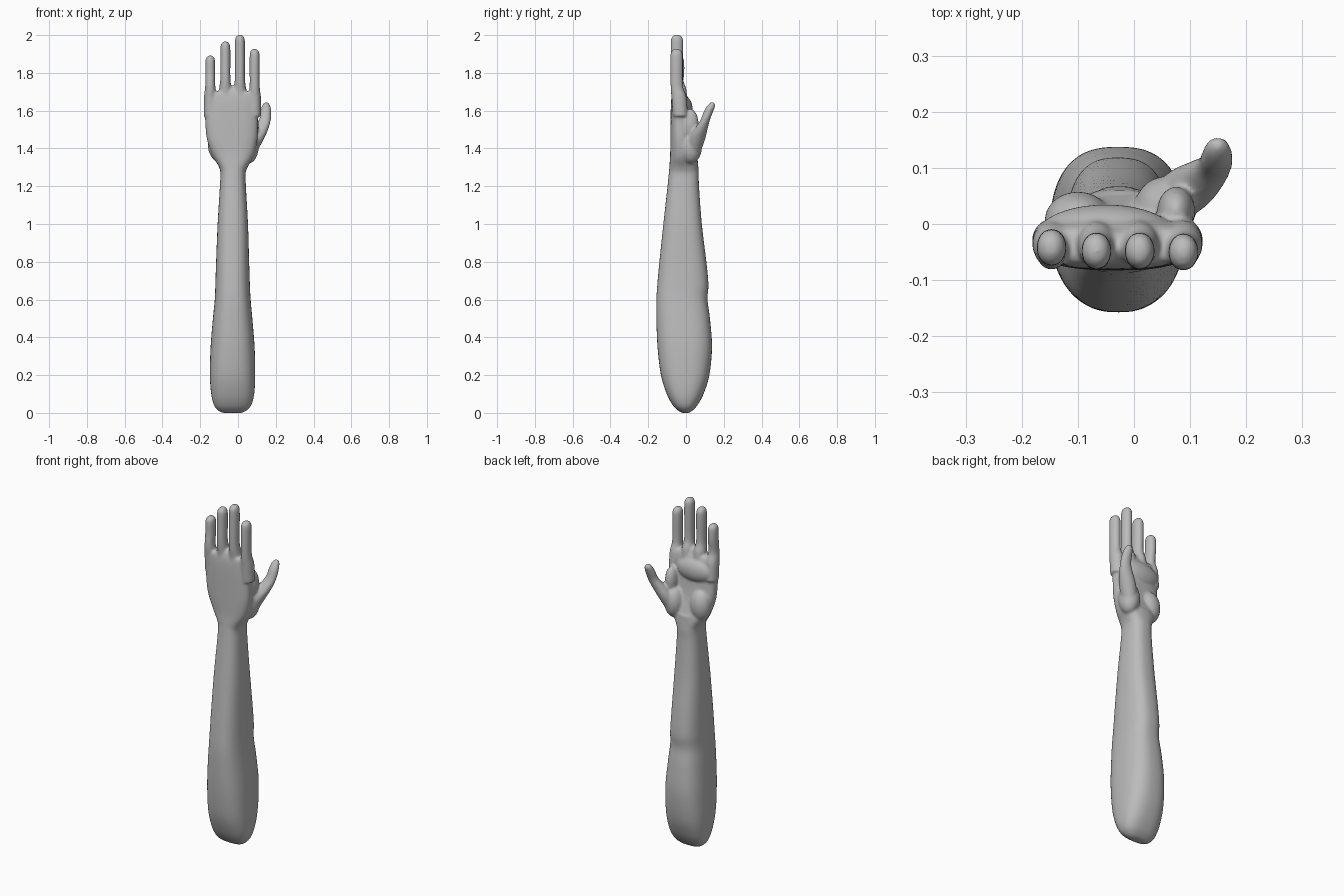
import bpy, bmesh, math
from mathutils import Matrix, Vector

if "Cube" in bpy.data.objects:
    bpy.data.objects.remove(bpy.data.objects["Cube"], do_unlink=True)

SIDES = 40
bm = bmesh.new()


def resample(rows, steps=5):
    """Smooth curve through all the section values."""
    pts = [rows[0]] + rows + [rows[-1]]
    result = []
    for i in range(1, len(pts) - 2):
        a, b, c, d = (Vector(p) for p in pts[i - 1:i + 3])
        for s in range(steps):
            t = s / steps
            result.append(b + (c - a) * (t / 2) + (a * 2 - b * 5 + c * 4 - d) * (t * t / 2)
                          + (b * 3 - a - c * 3 + d) * (t ** 3 / 2))
    return result + [Vector(rows[-1])]


def loft(rows, power=2.0):
    """Closed skin over sections given as z, left x, right x, front y, back y."""
    rings = []
    for z, x0, x1, y0, y1 in resample(rows):
        ring = []
        for i in range(SIDES):
            angle = math.tau * i / SIDES
            c, s = math.cos(angle), math.sin(angle)
            x = math.copysign(abs(c) ** (2 / power), c)
            y = math.copysign(abs(s) ** (2 / power), s)
            ring.append(bm.verts.new(((x0 + x1 + (x1 - x0) * x) / 2,
                                      (y0 + y1 + (y1 - y0) * y) / 2, z)))
        rings.append(ring)
    for low, high in zip(rings, rings[1:]):
        for i in range(SIDES):
            j = (i + 1) % SIDES
            bm.faces.new((low[i], low[j], high[j], high[i]))
    bm.faces.new(rings[0][::-1])
    bm.faces.new(rings[-1])


def pad(center, radii):
    """Fleshy swelling of the palm."""
    place = Matrix.Translation(center) @ Matrix.Diagonal((*radii, 1))
    bmesh.ops.create_uvsphere(bm, u_segments=32, v_segments=20, radius=1, matrix=place)


def finger(x, y, base, tip, r=0.027):
    """Upright finger with a broad root and a domed tip."""
    depth = r * 1.25
    rows = [(base - .1, x - r * 1.3, x + r * 1.3, -.07, .01),
            (base, x - r * 1.25, x + r * 1.25, -.077, .003),
            (base + .06, x - r, x + r, -.082, -.015)]
    for drop, k in ((.09, 1), (.03, .97), (.012, .78), (.003, .45), (0, .1)):
        rows.append((tip + .003 - drop, x - r * k, x + r * k, y - depth * k, y + depth * k))
    loft(rows)


# Forearm, from the rounded elbow end to the wrist
loft([(0, -.08, .02, -.02, .015),
      (.012, -.105, .045, -.042, .034),
      (.04, -.127, .07, -.07, .06),
      (.1, -.142, .086, -.102, .093),
      (.2, -.149, .091, -.133, .124),
      (.35, -.145, .088, -.151, .138),
      (.5, -.133, .076, -.157, .127),
      (.6, -.123, .067, -.157, .114),
      (.68, -.12, .063, -.152, .119),
      (.8, -.116, .059, -.141, .108),
      (1, -.108, .053, -.12, .084),
      (1.2, -.096, .042, -.098, .069),
      (1.28, -.094, .041, -.09, .067),
      (1.36, -.11, .06, -.083, .06)], power=2.6)

# Palm, widening from the wrist to the knuckles
loft([(1.24, -.085, .03, -.085, .06),
      (1.3, -.1, .05, -.088, .065),
      (1.36, -.134, .085, -.084, .055),
      (1.45, -.165, .103, -.083, .027),
      (1.55, -.174, .105, -.082, .012),
      (1.63, -.177, .108, -.08, .012),
      (1.68, -.174, .108, -.076, .002),
      (1.7, -.16, .1, -.07, -.01)], power=2.7)

# Swellings: finger pads, heel of the hand, thumb mound, thumb web
pad((-.05, -.015, 1.61), (.12, .05, .07))
pad((-.1, .005, 1.42), (.06, .053, .09))
pad((.055, .025, 1.41), (.055, .06, .09))
pad((.075, .022, 1.53), (.034, .045, .08))

# Fingers, from the little finger to the index finger
for spec in ((-.147, -.042, 1.67, 1.89), (-.067, -.048, 1.71, 1.965),
             (.01, -.048, 1.71, 2), (.088, -.05, 1.67, 1.925)):
    finger(*spec)
# Web between the two longest fingers
pad((-.03, -.04, 1.68), (.05, .035, .05))

# Thumb, leaning outward and towards the palm side
loft([(1.36, .02, .09, 0, .07),
      (1.45, .045, .137, .015, .102),
      (1.5, .075, .16, .043, .114),
      (1.55, .11, .174, .076, .127),
      (1.6, .12, .176, .096, .146),
      (1.632, .129, .169, .117, .156),
      (1.647, .145, .154, .135, .144)])

bmesh.ops.recalc_face_normals(bm, faces=bm.faces)
mesh = bpy.data.meshes.new("arm_and_hand")
bm.to_mesh(mesh)
bm.free()
arm = bpy.data.objects.new("arm_and_hand", mesh)
bpy.context.collection.objects.link(arm)

# Fuse all the parts into one soft skin
bpy.context.view_layer.objects.active = arm
arm.select_set(True)
fuse = arm.modifiers.new("fuse", 'REMESH')
fuse.mode = 'VOXEL'
fuse.voxel_size = 0.006
soften = arm.modifiers.new("soften", 'SMOOTH')
soften.factor = 0.5
soften.iterations = 12
for name in ("fuse", "soften"):
    bpy.ops.object.modifier_apply(modifier=name)
bpy.ops.object.shade_smooth()

# Plain grey skin
grey = bpy.data.materials.new("plain_grey")
grey.use_nodes = True
grey.diffuse_color = (.5, .5, .5, 1)
grey.node_tree.nodes["Principled BSDF"].inputs["Base Color"].default_value = (.5, .5, .5, 1)
arm.data.materials.clear()
arm.data.materials.append(grey)
